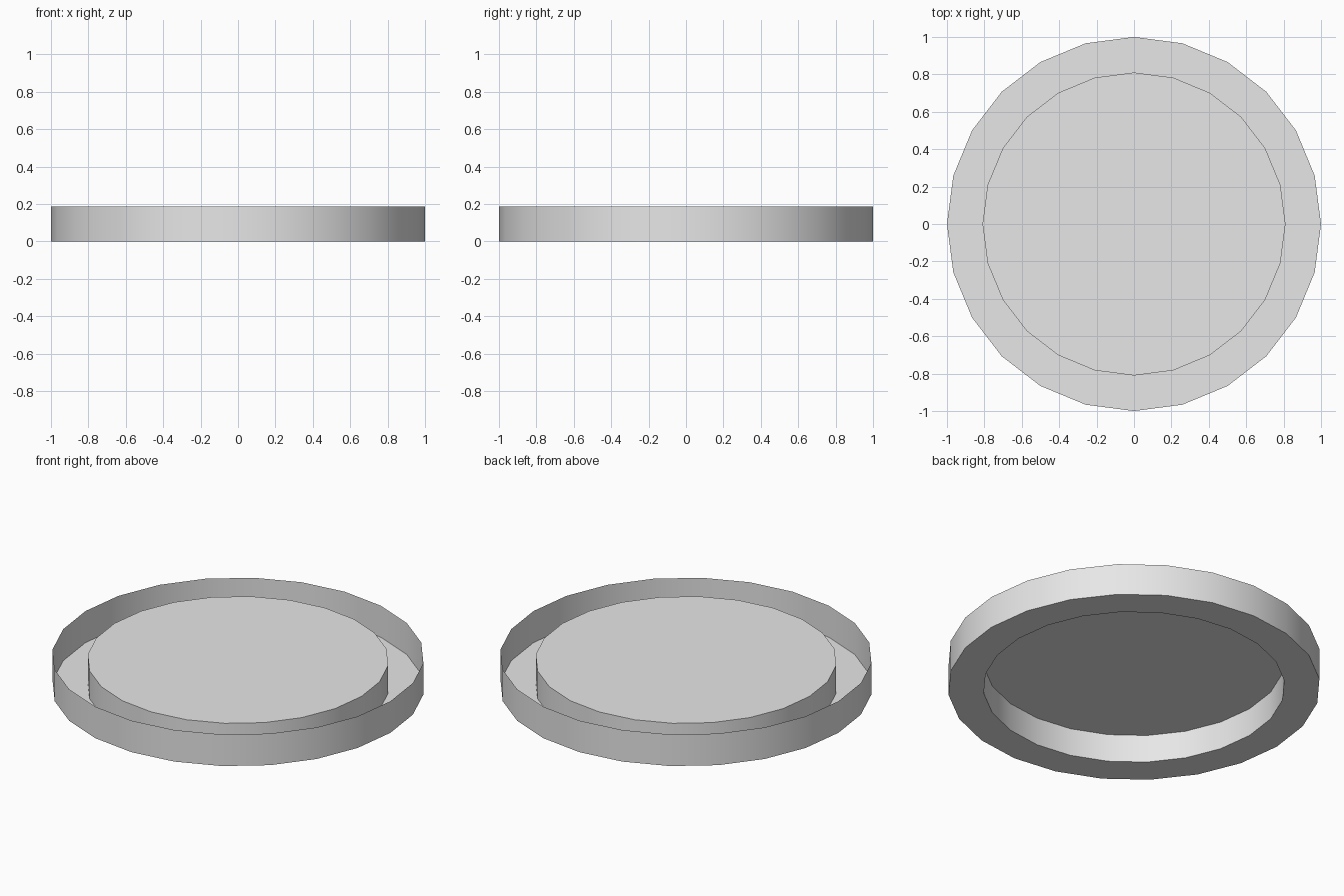
import bpy
import bmesh
from math import cos, sin, pi, radians

cube = bpy.data.objects.get("Cube")
if cube:
    bpy.data.objects.remove(cube, do_unlink=True)

SIDES = 24
RIM_RADIUS, RIM_HEIGHT = 1.0, 0.187
DISC_RADIUS, DISC_HEIGHT = 0.81, 0.165

grey = bpy.data.materials.new("light_grey")
grey.use_nodes = True
colour = (0.8, 0.8, 0.8, 1.0)
grey.diffuse_color = colour
grey.node_tree.nodes["Principled BSDF"].inputs["Base Color"].default_value = colour


def ring(bm, radius, z):
    """A closed ring of vertices around the z axis."""
    angles = [2 * pi * i / SIDES for i in range(SIDES)]
    return [bm.verts.new((radius * cos(a), radius * sin(a), z)) for a in angles]


# Thin shell: rim wall, channel floor, inner wall and raised disc
bm = bmesh.new()
profile = [(RIM_RADIUS, RIM_HEIGHT), (RIM_RADIUS, 0),
           (DISC_RADIUS, 0), (DISC_RADIUS, DISC_HEIGHT)]
rings = [ring(bm, r, z) for r, z in profile]
for outer, inner in zip(rings, rings[1:]):
    for i in range(SIDES):
        j = (i + 1) % SIDES
        bm.faces.new((outer[i], outer[j], inner[j], inner[i]))
bm.faces.new(rings[-1])

mesh = bpy.data.meshes.new("round_lid")
bm.to_mesh(mesh)
bm.free()
mesh.materials.append(grey)

lid = bpy.data.objects.new("round_lid", mesh)
bpy.context.collection.objects.link(lid)

# Smooth walls with crisp corners
bpy.ops.object.select_all(action="DESELECT")
lid.select_set(True)
bpy.context.view_layer.objects.active = lid
bpy.ops.object.shade_smooth_by_angle(angle=radians(30))
